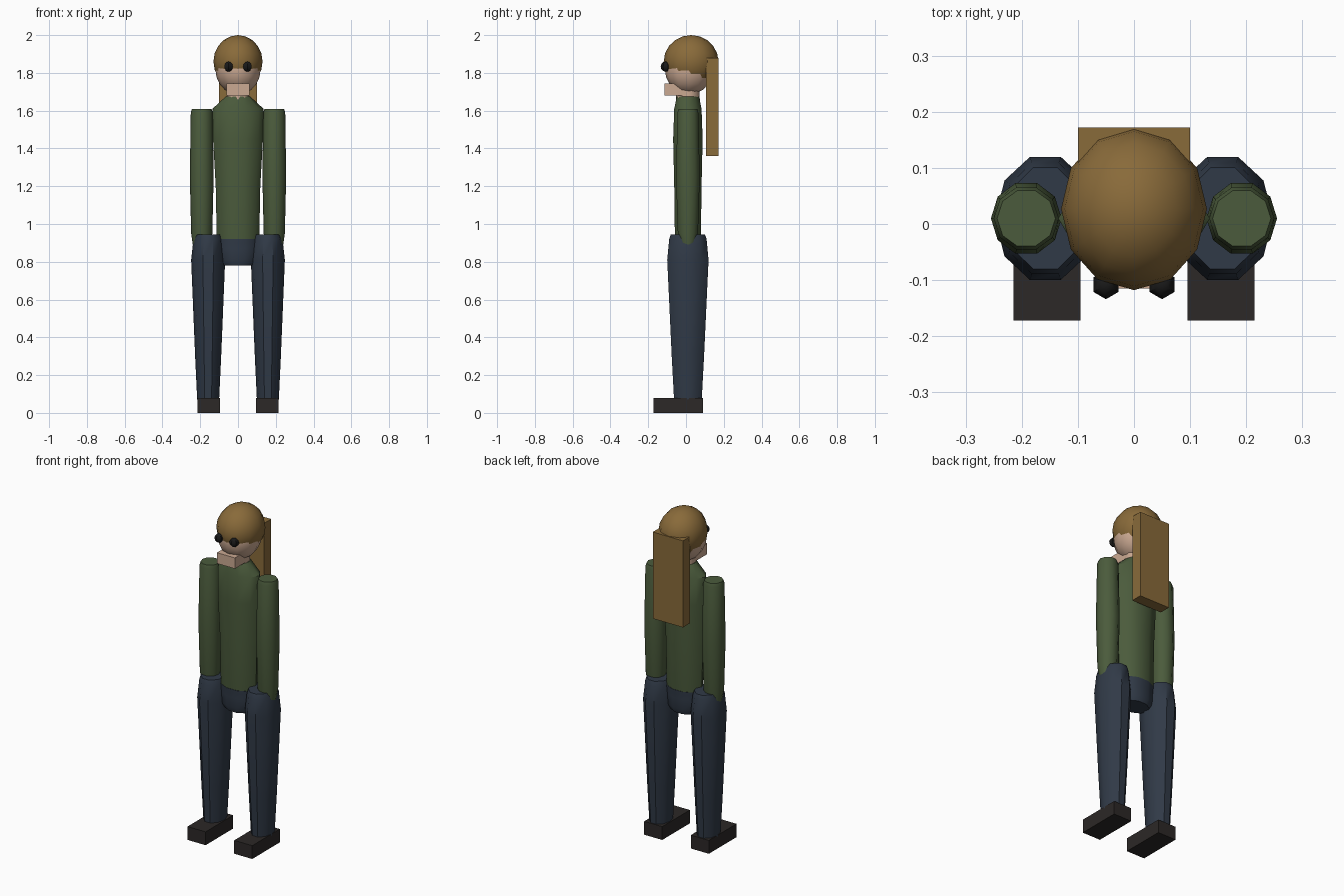
import bpy, bmesh, math

if "Cube" in bpy.data.objects:
    bpy.data.objects.remove(bpy.data.objects["Cube"])

def material(name, rgb):
    m = bpy.data.materials.new(name)
    m.diffuse_color = (*rgb, 1)
    m.use_nodes = True
    m.node_tree.nodes["Principled BSDF"].inputs["Base Color"].default_value = m.diffuse_color
    return m

HAIR = material("hair_brown", (0.25, 0.145, 0.042))
SKIN = material("skin", (0.60, 0.40, 0.29))
GREEN = material("green_cloth", (0.07, 0.105, 0.045))
NAVY = material("navy_cloth", (0.03, 0.042, 0.063))
DARK = material("dark_leather", (0.025, 0.021, 0.02))
BLACK = material("eye_black", (0.01, 0.01, 0.01))

def finish(bm, name, mat, smooth=True):
    bmesh.ops.recalc_face_normals(bm, faces=bm.faces)
    me = bpy.data.meshes.new(name)
    bm.to_mesh(me)
    bm.free()
    ob = bpy.data.objects.new(name, me)
    bpy.context.collection.objects.link(ob)
    me.materials.append(mat)
    if smooth:
        bpy.ops.object.select_all(action='DESELECT')
        ob.select_set(True)
        bpy.context.view_layer.objects.active = ob
        bpy.ops.object.shade_smooth_by_angle(angle=math.radians(42))
    return ob

def tube(name, mat, x, y, rings, phase=0.0, n=10):
    """Capped loft through (z, x radius, y radius) rings."""
    bm = bmesh.new()
    loops = []
    for z, rx, ry in rings:
        loops.append([bm.verts.new((x + rx * math.cos(phase + 2 * math.pi * i / n),
                                    y + ry * math.sin(phase + 2 * math.pi * i / n), z))
                      for i in range(n)])
    for a, b in zip(loops, loops[1:]):
        for i in range(n):
            j = (i + 1) % n
            bm.faces.new((a[i], a[j], b[j], b[i]))
    bm.faces.new(loops[0][::-1])
    bm.faces.new(loops[-1])
    return finish(bm, name, mat)

def box(name, mat, lo, hi):
    bm = bmesh.new()
    bmesh.ops.create_cube(bm, size=1)
    for v in bm.verts:
        v.co = [(l + h) / 2 + c * (h - l) for l, h, c in zip(lo, hi, v.co)]
    return finish(bm, name, mat, False)

def ball(name, mat, center, radii, u, v):
    bm = bmesh.new()
    bmesh.ops.create_uvsphere(bm, u_segments=u, v_segments=v, radius=1)
    for p in bm.verts:
        p.co = [c + r * q for c, r, q in zip(center, radii, p.co)]
    return finish(bm, name, mat)

# Head: skull and an overlapping, raised hair cap
ball("skull", SKIN, (0, 0.015, 1.82), (0.12, 0.127, 0.135), 12, 10)
ball("hair_cap", HAIR, (0, 0.027, 1.86), (0.13, 0.145, 0.14), 12, 10)
box("long_hair", HAIR, (-0.10, 0.105, 1.36), (0.10, 0.172, 1.88))
box("jaw", SKIN, (-0.06, -0.115, 1.68), (0.06, 0.0, 1.745))
tube("neck", SKIN, 0, 0.01, [(1.58, 0.064, 0.064), (1.72, 0.062, 0.062)], math.pi / 2)

# Torso and hips
tube("torso", GREEN, 0, 0.01, [
    (0.865, 0.108, 0.068), (0.90, 0.112, 0.072), (1.20, 0.118, 0.076),
    (1.45, 0.132, 0.082), (1.61, 0.135, 0.076), (1.675, 0.065, 0.062)])
tube("hips", NAVY, 0, 0.01, [
    (0.78, 0.085, 0.062), (0.81, 0.11, 0.072), (0.87, 0.113, 0.071),
    (0.90, 0.114, 0.0735), (0.92, 0.114, 0.0745)])

# Mirrored limbs, shoes and eyes
for side, s in (("left", 1), ("right", -1)):
    tube(f"{side}_arm", GREEN, s * 0.192, 0.01, [
        (0.875, 0.045, 0.040), (0.95, 0.056, 0.056), (1.25, 0.063, 0.066),
        (1.59, 0.058, 0.058), (1.61, 0.052, 0.052)])
    tube(f"{side}_leg", NAVY, s * 0.158, 0.01, [
        (0.07, 0.058, 0.077), (0.30, 0.069, 0.09), (0.81, 0.09, 0.115),
        (0.92, 0.078, 0.104), (0.945, 0.07, 0.095)])
    xs = sorted((s * 0.095, s * 0.215))
    box(f"{side}_shoe", DARK, (xs[0], -0.172, 0), (xs[1], 0.09, 0.08))
    ball(f"{side}_eye", BLACK, (s * 0.05, -0.108, 1.833), (0.026, 0.026, 0.027), 6, 6)
